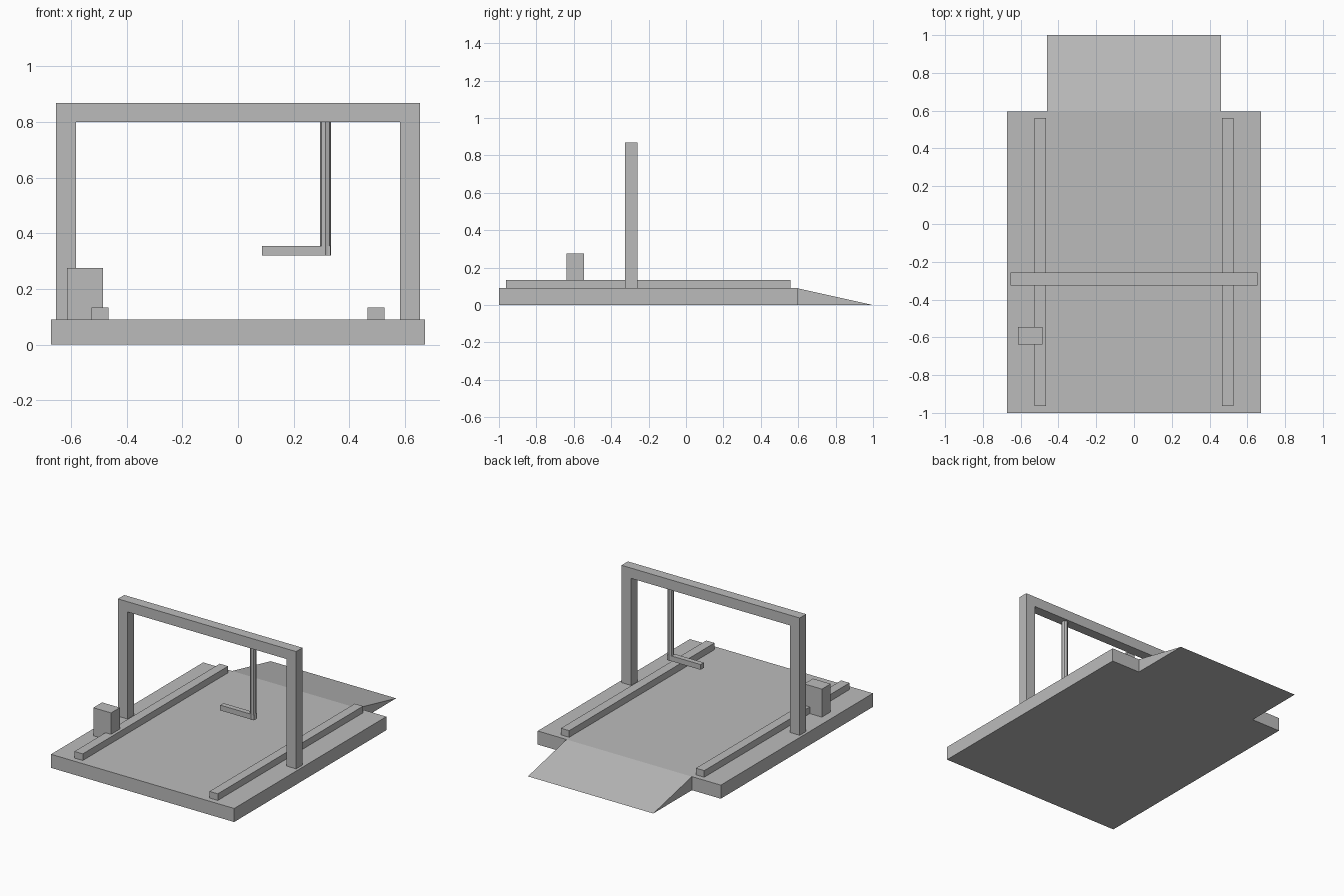
import bpy
import bmesh
from mathutils import Vector

cube = bpy.data.objects.get("Cube")
if cube:
    bpy.data.objects.remove(cube, do_unlink=True)

# One plain grey for every part
grey = bpy.data.materials.new("plain grey")
grey.use_nodes = True
grey.diffuse_color = (0.5, 0.5, 0.5, 1)
grey.node_tree.nodes["Principled BSDF"].inputs["Base Color"].default_value = (0.5, 0.5, 0.5, 1)


def finish(name, bm):
    bmesh.ops.recalc_face_normals(bm, faces=bm.faces)
    mesh = bpy.data.meshes.new(name)
    bm.to_mesh(mesh)
    bm.free()
    mesh.materials.append(grey)
    obj = bpy.data.objects.new(name, mesh)
    bpy.context.collection.objects.link(obj)
    return obj


def box(name, x, y, z):
    """Box from its (min, max) range on each axis."""
    bm = bmesh.new()
    bmesh.ops.create_cube(bm, size=1)
    for v in bm.verts:
        v.co = [r[0] + (c + 0.5) * (r[1] - r[0]) for c, r in zip(v.co, (x, y, z))]
    return finish(name, bm)


def prism(name, profile, direction):
    """Closed profile pushed along a direction."""
    bm = bmesh.new()
    face = bm.faces.new([bm.verts.new(p) for p in profile])
    out = bmesh.ops.extrude_face_region(bm, geom=[face], use_keep_orig=True)
    verts = [g for g in out["geom"] if isinstance(g, bmesh.types.BMVert)]
    bmesh.ops.translate(bm, verts=verts, vec=direction)
    return finish(name, bm)


DECK = 0.09
BACK = 0.595

# Deck and the loading ramp behind it
box("deck", (-0.672, 0.672), (-1, BACK), (0, DECK))
prism("ramp", [(-0.46, BACK, 0), (-0.46, 1, 0), (-0.46, BACK, DECK)], Vector((0.92, 0, 0)))

# Side rails and gantry posts
for side, s in (("left", 1), ("right", -1)):
    box(side + "_rail", sorted((s * 0.465, s * 0.526)), (-0.963, 0.56), (DECK, 0.134))
    box(side + "_post", sorted((s * 0.583, s * 0.654)), (-0.325, -0.258), (DECK, 0.80))

# Gantry crossbeam
box("crossbeam", (-0.654, 0.654), (-0.325, -0.258), (0.80, 0.868))

# Hanging eight-sided rod with a sideways arm
bm = bmesh.new()
bmesh.ops.create_cone(bm, cap_ends=True, segments=8, radius1=0.02, radius2=0.02, depth=0.48)
bmesh.ops.translate(bm, verts=bm.verts, vec=(0.315, -0.292, 0.56))
finish("hanging_rod", bm)
box("hanging_arm", (0.086, 0.332), (-0.309, -0.275), (0.32, 0.355))

# Control box beside the right rail
box("control_box", (-0.615, -0.485), (-0.638, -0.546), (DECK, 0.276))
